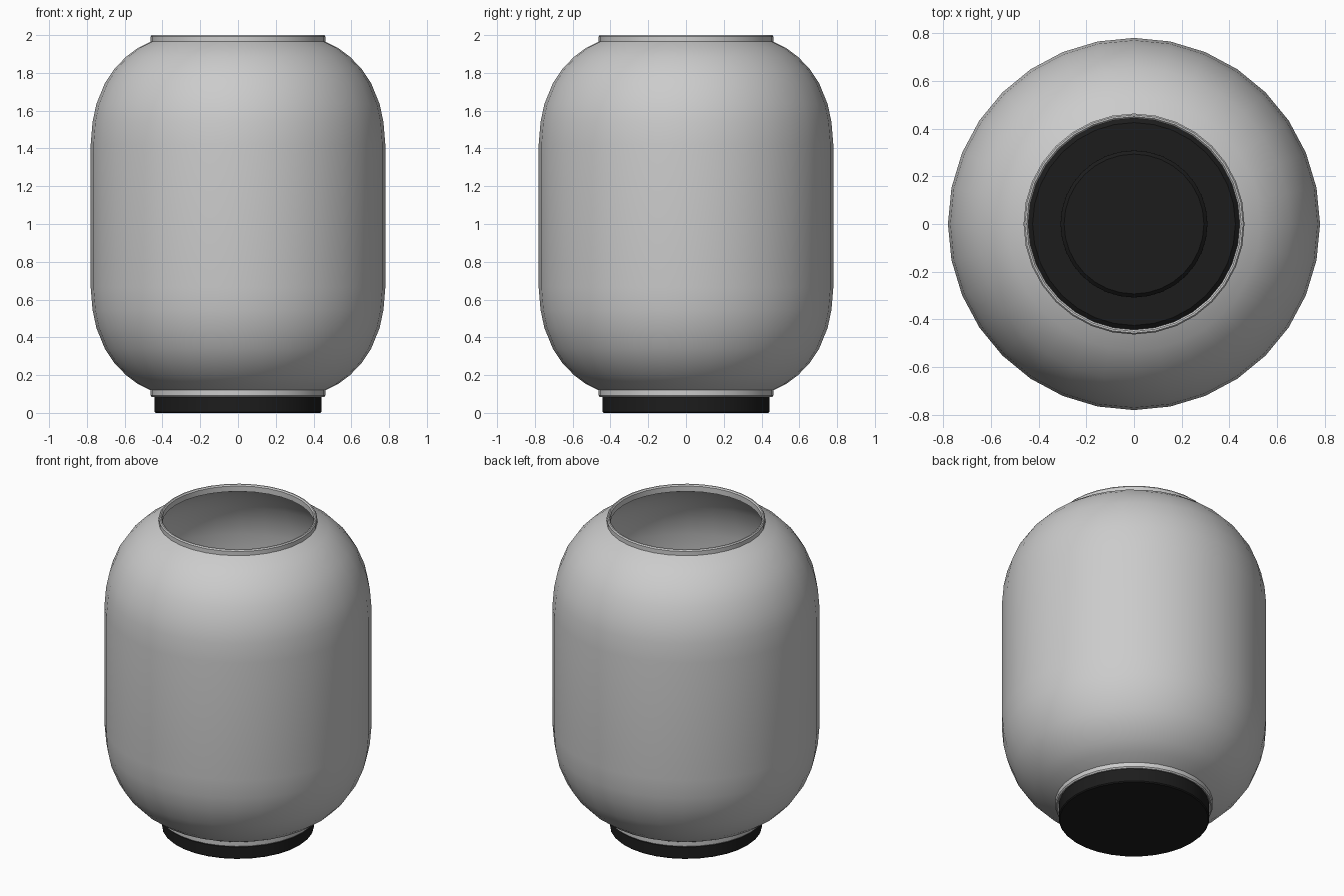
import bpy, bmesh, math

if "Cube" in bpy.data.objects:
    bpy.data.objects.remove(bpy.data.objects["Cube"])

SIDES = 32


def lathe(name, profile, closed=False, mat=None):
    """Spin an (r, z) profile around z; r = 0 points become poles."""
    bm = bmesh.new()
    rings = []
    for r, z in profile:
        if r == 0:
            rings.append([bm.verts.new((0, 0, z))] * SIDES)
        else:
            rings.append([bm.verts.new((r * math.cos(2 * math.pi * i / SIDES),
                                        r * math.sin(2 * math.pi * i / SIDES), z))
                          for i in range(SIDES)])
    pairs = list(zip(rings, rings[1:]))
    if closed:
        pairs.append((rings[-1], rings[0]))
    for a, b in pairs:
        for i in range(SIDES):
            j = (i + 1) % SIDES
            bm.faces.new(list(dict.fromkeys((a[i], a[j], b[j], b[i]))))
    bmesh.ops.recalc_face_normals(bm, faces=bm.faces[:])
    mesh = bpy.data.meshes.new(name)
    bm.to_mesh(mesh)
    bm.free()
    obj = bpy.data.objects.new(name, mesh)
    bpy.context.collection.objects.link(obj)
    if mat:
        mesh.materials.append(mat)
    bpy.ops.object.select_all(action='DESELECT')
    obj.select_set(True)
    bpy.context.view_layer.objects.active = obj
    bpy.ops.object.shade_smooth_by_angle(angle=math.radians(35))
    return obj


black = bpy.data.materials.new("black")
black.diffuse_color = (0.012, 0.012, 0.012, 1)
black.use_nodes = True
black.node_tree.nodes["Principled BSDF"].inputs["Base Color"].default_value = black.diffuse_color

# Hollow shade: upper half of the wall, mirrored about its mid height
MID = 1.0425
outer = [(0.78, 1.42), (0.77, 1.54), (0.75, 1.635), (0.705, 1.745), (0.655, 1.82),
         (0.593, 1.885), (0.53, 1.932), (0.463, 1.965), (0.463, 1.992), (0.457, 2.0)]
inner = [(0.45, 2.0), (0.443, 1.992), (0.443, 1.957), (0.522, 1.918), (0.583, 1.872),
         (0.642, 1.81), (0.69, 1.737), (0.735, 1.63), (0.755, 1.537), (0.765, 1.42)]
upper = outer + inner
lower = [(r, 2 * MID - z) for r, z in reversed(upper)]
lathe("lantern_shade", upper + lower, closed=True)

# Black foot with a bevelled rim
lathe("base_disc", [(0, 0), (0.437, 0), (0.443, 0.006), (0.443, 0.1),
                    (0.425, 0.115), (0, 0.115)], mat=black)

# Low raised plate inside the shade
lathe("inner_plate", [(0, 0.11), (0.308, 0.11), (0.308, 0.14),
                      (0.293, 0.155), (0, 0.155)], mat=black)
